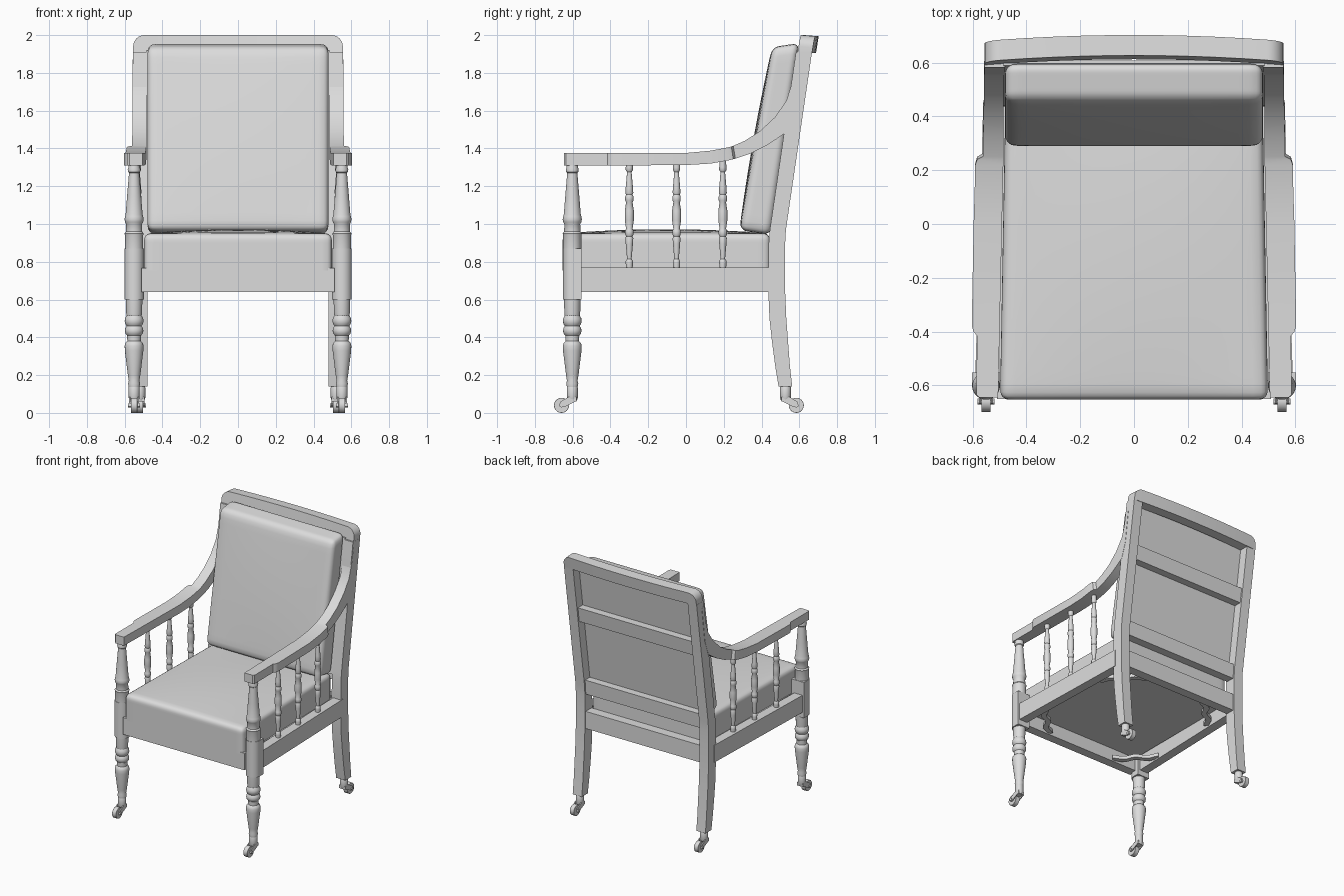
import bpy, bmesh, math
from mathutils import Vector

if "Cube" in bpy.data.objects:
    bpy.data.objects.remove(bpy.data.objects["Cube"])

grey = bpy.data.materials.new("plain grey")
grey.diffuse_color = (0.72, 0.72, 0.72, 1)
grey.use_nodes = True
grey.node_tree.nodes["Principled BSDF"].inputs["Base Color"].default_value = grey.diffuse_color


def finish(name, bm, angle=35):
    bmesh.ops.recalc_face_normals(bm, faces=bm.faces)
    me = bpy.data.meshes.new(name)
    bm.to_mesh(me)
    bm.free()
    me.materials.append(grey)
    ob = bpy.data.objects.new(name, me)
    bpy.context.collection.objects.link(ob)
    bpy.ops.object.select_all(action='DESELECT')
    ob.select_set(True)
    bpy.context.view_layer.objects.active = ob
    bpy.ops.object.shade_smooth_by_angle(angle=math.radians(angle))
    return ob


def loft(name, sections, angle=35):
    """Skin a row of equal-sized closed sections and cap both ends."""
    bm = bmesh.new()
    rings = [[bm.verts.new(p) for p in s] for s in sections]
    n = len(rings[0])
    for a, b in zip(rings, rings[1:]):
        for i in range(n):
            j = (i + 1) % n
            bm.faces.new((a[i], a[j], b[j], b[i]))
    bm.faces.new(rings[0])
    bm.faces.new(rings[-1])
    return finish(name, bm, angle)


def lathe(name, profile, centre, axis='z', n=24):
    """Turn (position, radius) pairs round a z or x axis."""
    secs = []
    for h, r in profile:
        ring = []
        for k in range(n):
            c, s = r * math.cos(2 * math.pi * k / n), r * math.sin(2 * math.pi * k / n)
            v = Vector((c, s, h)) if axis == 'z' else Vector((h, c, s))
            ring.append(v + Vector(centre))
        secs.append(ring)
    return loft(name, secs)


def box(name, x0, x1, y0, y1, z0, z1):
    return loft(name, [[(x0, y0, z), (x1, y0, z), (x1, y1, z), (x0, y1, z)] for z in (z0, z1)])


def cushion(name, half, r, shape):
    """Rounded box with half sizes, then reshaped by a function."""
    bm = bmesh.new()
    bmesh.ops.create_cube(bm, size=2)
    bmesh.ops.subdivide_edges(bm, edges=bm.edges[:], cuts=19, use_grid_fill=True)
    for v in bm.verts:
        p = Vector([h * math.sin(c * math.pi / 2) for c, h in zip(v.co, half)])
        inner = Vector([max(-(h - r), min(h - r, c)) for c, h in zip(p, half)])
        d = p - inner
        if d.length > 1e-6:
            p = inner + d.normalized() * r
        v.co = shape(p)
    return finish(name, bm, 60)


def rear(z):
    """Rear edge of the sloping back post."""
    return 0.525 + max(0, z - 0.95) * 0.148


# Seat and back cushions
def seat_shape(p):
    u, v = p.x / 0.498, p.y / 0.549
    dome = 0.022 * (1 - u * u) * (1 - v * v) if p.z > 0 else 0
    y = p.y - 0.104
    if p.z < -0.085 and v < -0.9:       # keep the front upright down to the rail
        y = min(y, -0.65)
    return Vector((p.x * (1 - 0.02 * (v + 1)), y, max(p.z + 0.83, 0.755) + dome))


def back_shape(p):
    u, w = p.x / 0.48, p.z / 0.508
    bulge = 0.012 * (1 - u * u) * (1 - w * w) if p.y < 0 else 0
    z = p.z + 1.45
    y = (p.y - 0.083) * (1 - 0.12 * (z - 0.95)) - bulge
    return Vector((p.x, y + 0.45 + (z - 0.95) * 0.15, z + 0.15 * y * w))


cushion("seat_cushion", (0.498, 0.549, 0.12), 0.035, seat_shape)
cushion("back_cushion", (0.48, 0.083, 0.508), 0.042, back_shape)
box("seat_bottom", -0.5, 0.5, -0.58, 0.46, 0.74, 0.76)

# Panel closing the back behind the cushion
loft("back_panel", [[(x, rear(z) + a, z) for z, a in
                     ((0.94, -0.08), (0.94, -0.07), (1.92, -0.07), (1.92, -0.08))] for x in (-0.485, 0.485)])

# Seat rails at front and back
box("front_rail", -0.51, 0.51, -0.65, -0.58, 0.64, 0.768)
box("back_seat_rail", -0.49, 0.49, 0.445, 0.515, 0.64, 0.77)

# Cross rails of the back
for name, z0, z1 in (("middle_back_rail", 1.48, 1.59), ("lower_back_rail", 0.90, 1.01)):
    loft(name, [[(x, rear(z0) - 0.075, z0), (x, rear(z0) - 0.012, z0),
                 (x, rear(z1) - 0.012, z1), (x, rear(z1) - 0.075, z1)] for x in (-0.49, 0.49)])

# Bowed top rail with rounded upper corners
W, R = 0.555, 0.06
xs = [W - R * (1 - math.cos(a * math.pi / 16)) for a in range(8, -1, -1)]
xs = [-x for x in reversed(xs)] + [-0.4 + 0.1 * i for i in range(9)] + xs
secs = []
for x in xs:
    e = max(0, abs(x) - (W - R))
    zt = 2 - R + math.sqrt(max(0, R * R - e * e))
    bow = 0.022 * (1 - (x / W) ** 2)
    secs.append([(x, rear(1.905) - 0.076 + bow, 1.905), (x, rear(1.905) + bow, 1.905),
                 (x, rear(zt) + bow, zt - 0.006), (x, rear(zt) - 0.076 + bow, zt)])
loft("top_rail", secs)

# Turned outlines: (height, radius)
lower_leg = [(0.13, 0.027), (0.155, 0.032), (0.17, 0.028), (0.2, 0.033), (0.33, 0.049), (0.355, 0.05),
             (0.37, 0.046), (0.38, 0.036), (0.41, 0.037), (0.42, 0.046), (0.435, 0.049), (0.45, 0.046),
             (0.46, 0.039), (0.47, 0.046), (0.485, 0.05), (0.5, 0.048), (0.515, 0.04), (0.53, 0.042),
             (0.61, 0.044)]
upper_post = [(0.86, 0.048), (0.94, 0.048), (0.95, 0.051), (0.96, 0.043), (1.0, 0.042), (1.01, 0.048),
              (1.025, 0.051), (1.04, 0.048), (1.05, 0.045), (1.15, 0.037), (1.27, 0.027), (1.275, 0.032),
              (1.29, 0.034), (1.3, 0.03), (1.32, 0.03)]
half_spindle = [(0, 0.024), (0.025, 0.024), (0.07, 0.017), (0.08, 0.022), (0.1, 0.022), (0.11, 0.017),
                (0.12, 0.021), (0.15, 0.019), (0.23, 0.012), (0.24, 0.019), (0.255, 0.019), (0.29, 0.017)]
spindle = [(1.045 - h, r) for h, r in reversed(half_spindle)] + [(1.045 + h, r) for h, r in half_spindle[1:]]

# Back post: (height, front y, rear y)
post = [(0.14, 0.49, 0.562), (0.25, 0.472, 0.55), (0.38, 0.455, 0.54), (0.5, 0.442, 0.531),
        (0.64, 0.436, 0.525), (0.8, 0.436, 0.524), (0.9, 0.438, 0.525),
        (0.97, 0.444, 0.529), (1.91, rear(1.91) - 0.085, rear(1.91))]

# Arm: top y, top z, bottom y, bottom z, outer x
arm = [(-0.645, 1.375, -0.645, 1.31, 0.575), (-0.635, 1.375, -0.635, 1.31, 0.585),
       (-0.415, 1.375, -0.415, 1.31, 0.584), (-0.4, 1.375, -0.4, 1.31, 0.596),
       (-0.38, 1.375, -0.38, 1.31, 0.603), (0, 1.376, 0, 1.312, 0.596), (0.13, 1.388, 0.13, 1.32, 0.592),
       (0.22, 1.405, 0.225, 1.337, 0.59), (0.24, 1.41, 0.25, 1.343, 0.583), (0.25, 1.414, 0.262, 1.346, 0.562),
       (0.31, 1.44, 0.34, 1.372, 0.561), (0.39, 1.49, 0.42, 1.412, 0.559), (0.47, 1.565, 0.48, 1.45, 0.558),
       (0.53, 1.65, 0.53, 1.485, 0.558), (0.563, 1.75, 0.57, 1.6, 0.558), (0.585, 1.87, 0.605, 1.86, 0.558)]


def castor(side, x, y, d):
    """Cup, bent fork and wheel trailing in direction d along y."""
    lathe(side + "_castor_cup", [(0.065, 0.024), (0.08, 0.029), (0.135, 0.029), (0.145, 0.024)], (x, y, 0), n=16)
    wy = y + d * 0.057
    for k in (-1, 1):
        a, b = x + k * 0.019, x + k * 0.026
        outline = [(y - d * 0.02, 0.085), (y - d * 0.02, 0.062), (wy - d * 0.012, 0.03),
                   (wy + d * 0.012, 0.033), (wy + d * 0.008, 0.058), (y + d * 0.02, 0.085)]
        loft(side + "_castor_fork", [[(q, p[0], p[1]) for p in outline] for q in (a, b)])
    box(side + "_castor_bridge", x - 0.026, x + 0.026, y - 0.022, y + 0.022, 0.06, 0.085)
    lathe(side + "_castor_wheel", [(-0.017, 0.039), (-0.016, 0.04), (0.016, 0.04), (0.017, 0.039)],
          (x, wy, 0.04), 'x')
    lathe(side + "_castor_axle", [(-0.032, 0.011), (0.032, 0.011)], (x, wy, 0.04), 'x', 12)


for s, side in ((-1, "left"), (1, "right")):
    # Front leg: turned foot, block with a rounded front, turned upper post
    fx, fy = s * 0.55, -0.602
    lathe(side + "_front_leg", lower_leg, (fx, fy, 0))
    arc = [(fx + 0.052 * math.cos(a * math.pi / 12), fy - 0.05 * math.sin(a * math.pi / 12)) for a in range(13)]
    arc += [(fx - 0.052, fy + 0.05), (fx + 0.052, fy + 0.05)]
    loft(side + "_leg_block", [[(x, y, z) for x, y in arc] for z in (0.6, 0.87)])
    lathe(side + "_arm_post", upper_post, (fx, fy, 0))
    castor(side + "_front", fx, fy, -1)

    # Back leg and post in one piece
    loft(side + "_back_post", [[(s * 0.48, f, z), (s * 0.556, f, z), (s * 0.556, r, z), (s * 0.48, r, z)]
                               for z, f, r in post], 20)
    castor(side + "_back", s * 0.52, 0.527, 1)

    # Side rail narrowing to the back
    loft(side + "_side_rail", [[(s * (x - 0.035), y, 0.64), (s * (x + 0.035), y, 0.64),
                                (s * (x + 0.035), y, 0.77), (s * (x - 0.035), y, 0.77)]
                               for x, y in ((0.555, -0.57), (0.525, 0.46))])

    # Sweeping arm
    loft(side + "_arm", [[(s * xo, yt, zt), (s * xo, yb, zb),
                          (s * (0.505 - 0.02 * min(1, (yt + 0.645) / 0.9)), yb, zb),
                          (s * (0.505 - 0.02 * min(1, (yt + 0.645) / 0.9)), yt, zt)]
                         for yt, zt, yb, zb, xo in arm])

    # Spindles under the arm
    for y in (-0.3, -0.05, 0.195):
        lathe(side + "_spindle", spindle, (s * (0.555 - 0.03 * (y + 0.57)), y, 0), n=16)

    # Wavy corner braces beneath the seat
    for d, cy, cx in ((1, -0.585, 0.525), (-1, 0.45, 0.495)):
        secs = []
        for i in range(21):
            t = i / 20
            w = 0.012 * math.cos(4 * math.pi * t)
            px, py = cx - 0.23 * (1 - t), 0.23 * t
            secs.append([(s * (px - o * 0.7), cy + d * (py + o * 0.7), z)
                         for o, z in ((w + 0.02, 0.65), (w - 0.02, 0.65), (w - 0.02, 0.675), (w + 0.02, 0.675))])
        loft(side + "_corner_brace", secs)
